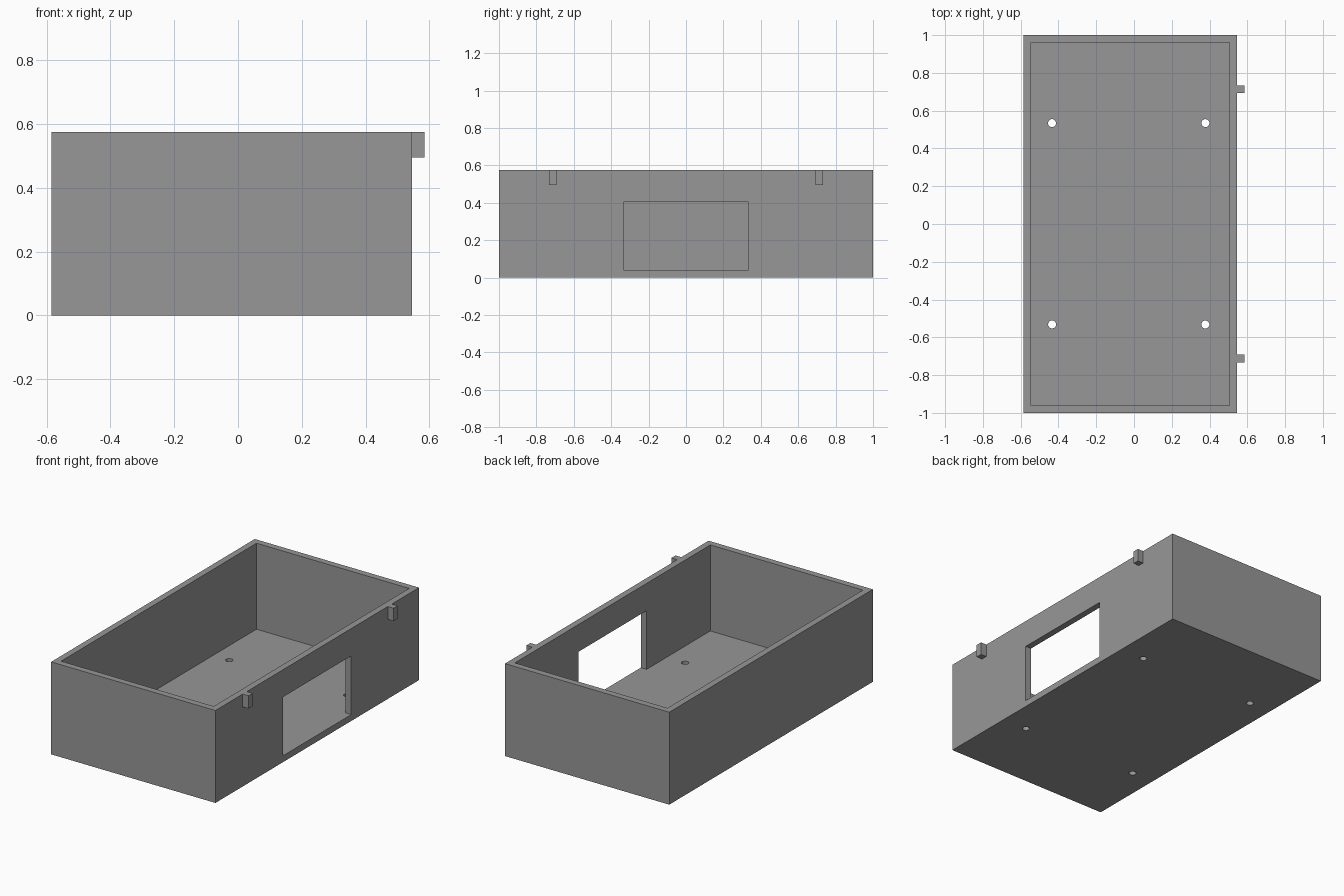
import bpy

if "Cube" in bpy.data.objects:
    bpy.data.objects.remove(bpy.data.objects["Cube"])

grey = bpy.data.materials.new("plain grey")
grey.diffuse_color = (0.31, 0.31, 0.31, 1)
grey.use_nodes = True
grey.node_tree.nodes["Principled BSDF"].inputs["Base Color"].default_value = grey.diffuse_color

X0, X1, H = -0.585, 0.545, 0.575   # tray sides and height
WALL = 0.04


def box(name, x, y, z):
    """Box given by its (low, high) limits on each axis."""
    lims = (x, y, z)
    bpy.ops.mesh.primitive_cube_add(size=1, location=[(a + b) / 2 for a, b in lims])
    ob = bpy.context.object
    ob.name = name
    ob.scale = [b - a for a, b in lims]
    bpy.ops.object.transform_apply(location=True, rotation=False, scale=True)
    ob.data.materials.append(grey)
    return ob


def cut(target, cutter):
    """Subtract the cutter, then remove it."""
    mod = target.modifiers.new("cut", 'BOOLEAN')
    mod.operation = 'DIFFERENCE'
    mod.solver = 'EXACT'
    mod.object = cutter
    cutter.hide_render = True
    bpy.context.view_layer.objects.active = target
    bpy.ops.object.modifier_apply(modifier=mod.name)
    bpy.data.objects.remove(cutter)


# Open tray: outer block with a hollow
tray = box("tray", (X0, X1), (-1, 1), (0, H))
cut(tray, box("hollow", (X0 + WALL, X1 - WALL), (-1 + WALL, 1 - WALL), (WALL, H + 0.2)))

# Window through the right wall, level with the floor
cut(tray, box("window", (X1 - 0.1, X1 + 0.1), (-0.334, 0.334), (WALL, 0.405)))

# Four screw holes in the floor
for x in (-0.434, 0.378):
    for y in (-0.532, 0.534):
        bpy.ops.mesh.primitive_cylinder_add(vertices=32, radius=0.021, depth=0.3,
                                            location=(x, y, 0))
        hole = bpy.context.object
        hole.data.materials.append(grey)
        cut(tray, hole)

# Two small tabs at the rim of the right wall
for name, y in (("front_tab", -0.712), ("back_tab", 0.713)):
    box(name, (X1, X1 + 0.04), (y - 0.02, y + 0.02), (0.495, H))
